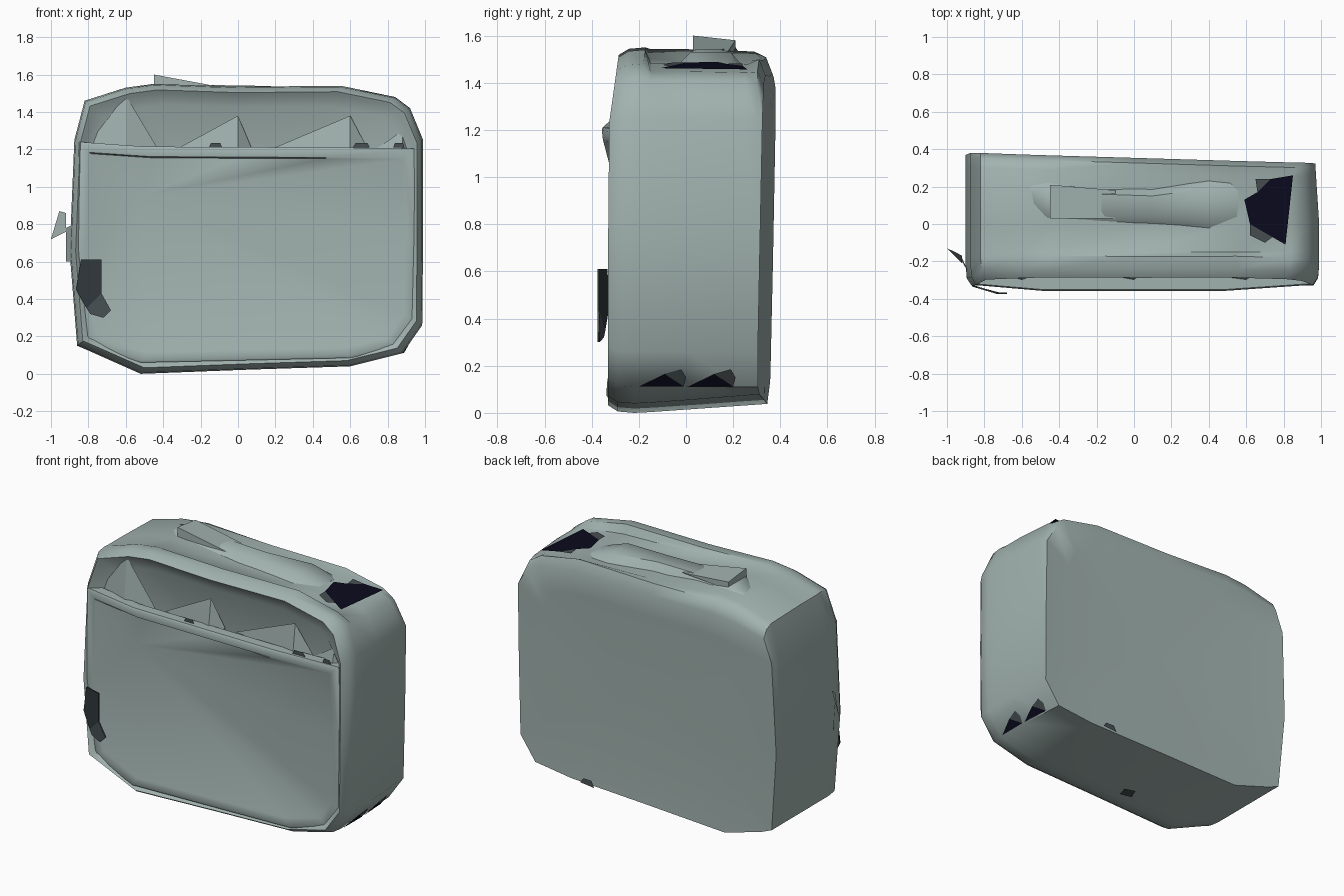
import bpy, bmesh, math

cube = bpy.data.objects.get("Cube")
if cube:
    bpy.data.objects.remove(cube, do_unlink=True)


def material(name, rgb):
    m = bpy.data.materials.new(name)
    m.use_nodes = True
    col = (*rgb, 1)
    m.diffuse_color = col
    m.node_tree.nodes["Principled BSDF"].inputs["Base Color"].default_value = col
    return m


FABRIC = material("grey_green_fabric", (0.36, 0.45, 0.43))
NAVY = material("dark_navy", (0.003, 0.003, 0.013))
SLATE = material("dark_slate", (0.065, 0.08, 0.085))
DEEP = material("deep_slate", (0.03, 0.04, 0.044))


def finish(bm, name, mat, smooth=None):
    bmesh.ops.recalc_face_normals(bm, faces=bm.faces)
    mesh = bpy.data.meshes.new(name)
    bm.to_mesh(mesh)
    bm.free()
    obj = bpy.data.objects.new(name, mesh)
    bpy.context.collection.objects.link(obj)
    mesh.materials.append(mat)
    if smooth:
        bpy.ops.object.select_all(action="DESELECT")
        obj.select_set(True)
        bpy.context.view_layer.objects.active = obj
        bpy.ops.object.shade_smooth_by_angle(angle=math.radians(smooth))
    return obj


def loft(bm, rings):
    """Skin a list of closed rings and return the rings of vertices."""
    made = [[bm.verts.new(p) for p in ring] for ring in rings]
    for a, b in zip(made, made[1:]):
        n = len(a)
        for i in range(n):
            j = (i + 1) % n
            bm.faces.new((a[i], a[j], b[j], b[i]))
    return made


def fan(bm, ring, centre):
    c = bm.verts.new(centre)
    for i in range(len(ring)):
        bm.faces.new((ring[i], ring[(i + 1) % len(ring)], c))


def inset(points, d, cx, cz, w, h):
    return [(cx + (x - cx) * (1 - d / w), cz + (z - cz) * (1 - d / h)) for x, z in points]


def patch(name, points, mat):
    """A thin flat patch through the given corners."""
    bm = bmesh.new()
    bm.faces.new([bm.verts.new(p) for p in points])
    return finish(bm, name, mat)


# Bag body: rounded outline lofted from back to front, sunken along the top
OUTLINE = [(-0.86, 0.15), (-0.79, 0.12), (-0.52, 0.0), (0.05, 0.022), (0.6, 0.04),
           (0.88, 0.11), (0.985, 0.26), (0.99, 0.75), (0.99, 1.25), (0.92, 1.42),
           (0.84, 1.48), (0.55, 1.54), (0, 1.535), (-0.45, 1.55), (-0.6, 1.53),
           (-0.82, 1.46), (-0.875, 1.25), (-0.9, 0.65)]


def body_ring(y, d, shoulder=1.0, sunken=False):
    """One cross-section; shoulder lowers everything above the shoulder line."""
    ring = []
    for x, z in inset(OUTLINE, d, 0.04, 0.78, 0.95, 0.77):
        yy = y
        if z > 1.2:
            z = 1.2 + (z - 1.2) * shoulder
        if y > 0.2:                      # the back leans and skews
            yy += -0.03 * x + 0.02 * (z - 0.8) - 0.05 * max(0, z - 1.35)
        if y < -0.2:                     # the front tips back at the top
            yy += 0.14 * max(0, z - 1.2)
        if sunken and z > 1.4:           # the right end dips furthest
            z = 1.4 + (z - 1.4) * (0.6 if x > 0.5 else 0.75 if x > -0.3 else 0.95)
        if z < 0.1:
            z += max(0, y + 0.2) * 0.07
        if x > 0.8:
            x -= 0.06 * max(0, y)
        ring.append((x, yy, z))
    return ring


bm = bmesh.new()
rings = loft(bm, [body_ring(*r) for r in
                  ((0.335, 0.2, 0.65), (0.345, 0.0, 0.68), (0.32, 0.0, 0.88),
                   (0.27, 0.0, 0.97, True), (0.0, 0.0, 1, True), (-0.15, 0.0, 1, True),
                   (-0.22, 0.0), (-0.29, 0.006), (-0.33, 0.032), (-0.315, 0.05))])
fan(bm, rings[0], (0.1, 0.33, 0.72))
inner = body_ring(-0.24, 0.11)
rings = loft(bm, [[v.co.copy() for v in rings[-1]],
                  [(x, y - 0.035 * (z > 1.3), z) for x, y, z in inner]])
fan(bm, rings[-1], (0, -0.2, 0.9))
bmesh.ops.remove_doubles(bm, verts=bm.verts, dist=0.0005)
finish(bm, "bag_body", FABRIC, 45)

# Front pocket: panel with a raised lip along its top edge and a dent below it
POCKET = [(-0.8, 0.16), (-0.52, 0.06), (0.6, 0.085), (0.85, 0.14), (0.94, 0.28),
          (0.95, 0.75), (0.94, 1.205), (0.5, 1.21), (0.0, 1.212), (-0.5, 1.215),
          (-0.85, 1.24), (-0.87, 0.65)]


def pocket_ring(d, depth, dent=0):
    ring = []
    for x, z in inset(POCKET, d, 0.04, 0.65, 0.9, 0.58):
        y = -0.335 - 0.022 * z / 1.2 + depth
        if abs(x) > 0.7:
            y += 0.03
        if z > 1 and -0.6 < x < 0.3:     # hollow tucked under the lip
            y += dent
        ring.append((x, y, z))
    return ring


bm = bmesh.new()
rings = loft(bm, [pocket_ring(0, 0.07), pocket_ring(0, 0.008), pocket_ring(0.012, 0),
                  pocket_ring(0.055, 0.004), pocket_ring(0.062, 0.006, 0.035)])
fan(bm, rings[-1], (-0.52, -0.298, 0.95))
finish(bm, "front_pocket", FABRIC, 50)

# Creased cloth folds in the recess above the pocket
for i, (left, mid, right, top) in enumerate(((-0.83, -0.6, -0.42, 1.49), (-0.35, 0.0, 0.08, 1.38),
                                             (0.15, 0.6, 0.7, 1.38), (0.72, 0.88, 0.93, 1.3))):
    bm = bmesh.new()
    a, b, c, d = [bm.verts.new(p) for p in ((left, -0.24, 1.19), (mid, -0.3, 1.19),
                                            (right, -0.24, 1.19), (mid, -0.275, top))]
    for f in ((a, b, d), (b, c, d), (a, c, b), (a, d, c)):
        bm.faces.new(f)
    finish(bm, f"recess_fold_{i + 1}", FABRIC, 20)

# Handle ridge along the top, with one lifted end
PATH = [(-0.58, 1.515, 0.15, 0.2), (-0.46, 1.55, 0.04, 0.21), (-0.2, 1.545, 0.04, 0.16),
        (0.1, 1.54, 0.04, 0.15), (0.4, 1.53, 0.02, 0.19), (0.56, 1.48, 0.04, 0.17)]
bm = bmesh.new()
rings = loft(bm, [[(x, y0 - 0.07, 1.46), (x, y0, z), (x, y1, z), (x, y1 + 0.06, 1.46)]
                  for x, z, y0, y1 in PATH])
for end in (rings[0], rings[-1]):
    bm.faces.new(end)
finish(bm, "top_handle", FABRIC, 50)

bm = bmesh.new()
sides = loft(bm, [[(-0.45, 0.03, 1.6), (-0.45, 0.03, 1.53), (-0.1, 0.03, 1.535)],
                  [(-0.45, 0.21, 1.58), (-0.45, 0.21, 1.53), (-0.1, 0.18, 1.535)]])
for side in sides:
    bm.faces.new(side)
finish(bm, "handle_flap", FABRIC)

# Loose flaps at the side and lower corners
patch("side_tag", [(-1.0, -0.13, 0.72), (-0.955, -0.15, 0.87), (-0.92, -0.17, 0.86),
                   (-0.92, -0.21, 0.76)], FABRIC)
patch("side_tag_base", [(-0.92, -0.18, 0.6), (-0.92, -0.2, 0.78), (-0.88, -0.27, 0.8),
                        (-0.88, -0.27, 0.6)], FABRIC)
patch("lower_side_flap", [(-0.86, -0.22, 0.15), (-0.8, -0.3, 0.14), (-0.84, -0.27, 0.36)], FABRIC)


# Dark patches on the sloping upper and lower shoulders
def on_top(x, y):
    return (x, y, 1.494 - 0.124 * (x - 0.55))


def on_lower(y, z):
    return (0.887 + 0.7 * (z - 0.11) - 0.06 * max(0, y), y, z)


patch("top_patch", [on_top(*p) for p in ((0.59, 0.13), (0.66, 0.17), (0.73, 0.24), (0.85, 0.26),
                                         (0.81, -0.11), (0.74, -0.07), (0.62, 0.0))], NAVY)
patch("top_patch_back_edge", [on_top(*p) for p in ((0.65, 0.24), (0.73, 0.24), (0.66, 0.17))], SLATE)
patch("top_patch_front_edge", [on_top(*p) for p in ((0.62, -0.06), (0.62, 0.0), (0.74, -0.07),
                                                    (0.7, -0.1))], SLATE)
for i, y in enumerate((-0.2, 0.01)):
    patch(f"lower_patch_{i + 1}", [on_lower(y, 0.112), on_lower(y + 0.19, 0.112),
                                   on_lower(y + 0.11, 0.165)], NAVY)
    patch(f"lower_patch_edge_{i + 1}", [on_lower(y + 0.19, 0.112), on_lower(y + 0.2, 0.15),
                                        on_lower(y + 0.18, 0.185), on_lower(y + 0.11, 0.165)], SLATE)


# Dark tab on the front side edge, with a ragged lighter foot
def on_tab(x, z):
    return (x, -0.375 + 0.3 * max(0, -0.73 - x), z)


for name, mat, outline in (
        ("front_tab", DEEP, ((-0.865, 0.45), (-0.81, 0.35), (-0.73, 0.43), (-0.73, 0.61), (-0.84, 0.61))),
        ("front_tab_foot", SLATE, ((-0.81, 0.35), (-0.79, 0.32), (-0.72, 0.3), (-0.68, 0.34),
                                   (-0.73, 0.43)))):
    bm = bmesh.new()
    front = [on_tab(*p) for p in outline]
    for end in loft(bm, [front, [(x, y + 0.009, z) for x, y, z in front]]):
        bm.faces.new(end)
    finish(bm, name, mat)

# Small dark marks along the lip, underside and lower back
for i, (x, w) in enumerate(((-0.12, 0.035), (0.66, 0.045), (0.86, 0.03))):
    patch(f"lip_mark_{i + 1}", [(x - w, -0.325, 1.21), (x + w, -0.325, 1.21),
                                (x + w * 0.7, -0.325, 1.235), (x - w * 0.7, -0.325, 1.235)], SLATE)
patch("underside_mark", [(-0.1, -0.14, 0.012), (-0.02, -0.16, 0.012), (0.0, -0.09, 0.012),
                         (-0.07, -0.07, 0.012)], SLATE)
patch("back_mark", [(0.42, 0.334, 0.07), (0.52, 0.332, 0.08), (0.5, 0.33, 0.11),
                    (0.44, 0.332, 0.11)], SLATE)
